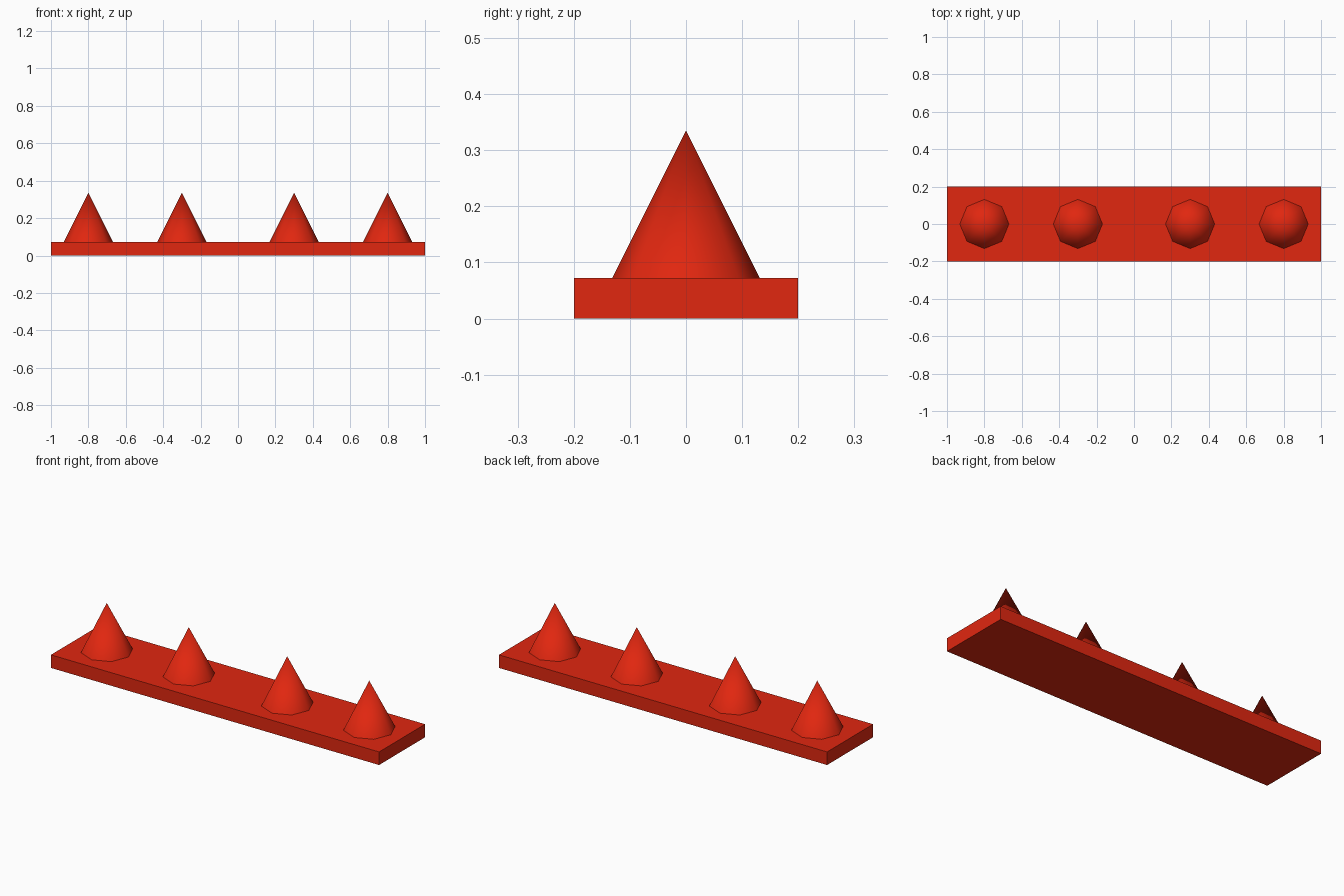
import bpy
import math

cube = bpy.data.objects.get("Cube")
if cube:
    bpy.data.objects.remove(cube, do_unlink=True)

# Material
RED = (0.75, 0.02, 0.005, 1)
red = bpy.data.materials.new("red")
red.use_nodes = True
red.diffuse_color = RED
red.node_tree.nodes["Principled BSDF"].inputs["Base Color"].default_value = RED

LENGTH, WIDTH, THICKNESS = 2.0, 0.4, 0.072
RADIUS, TIP, SINK = 0.133, 0.335, 0.003


def finish(name):
    obj = bpy.context.object
    obj.name = obj.data.name = name
    obj.data.materials.append(red)
    return obj


# Flat base plate
bpy.ops.mesh.primitive_cube_add(size=1, location=(0, 0, THICKNESS / 2))
plate = finish("base_plate")
plate.scale = (LENGTH, WIDTH, THICKNESS)
bpy.ops.object.transform_apply(location=False, rotation=False, scale=True)

# Row of smooth eight-sided spikes, sunk slightly into the plate
bottom = THICKNESS - SINK
for i, x in enumerate((-0.8, -0.3, 0.3, 0.8), 1):
    bpy.ops.mesh.primitive_cone_add(
        vertices=8, radius1=RADIUS, radius2=0, depth=TIP - bottom,
        location=(x, 0, (TIP + bottom) / 2))
    finish(f"spike_{i}")
    bpy.ops.object.shade_smooth_by_angle(angle=math.radians(50))
